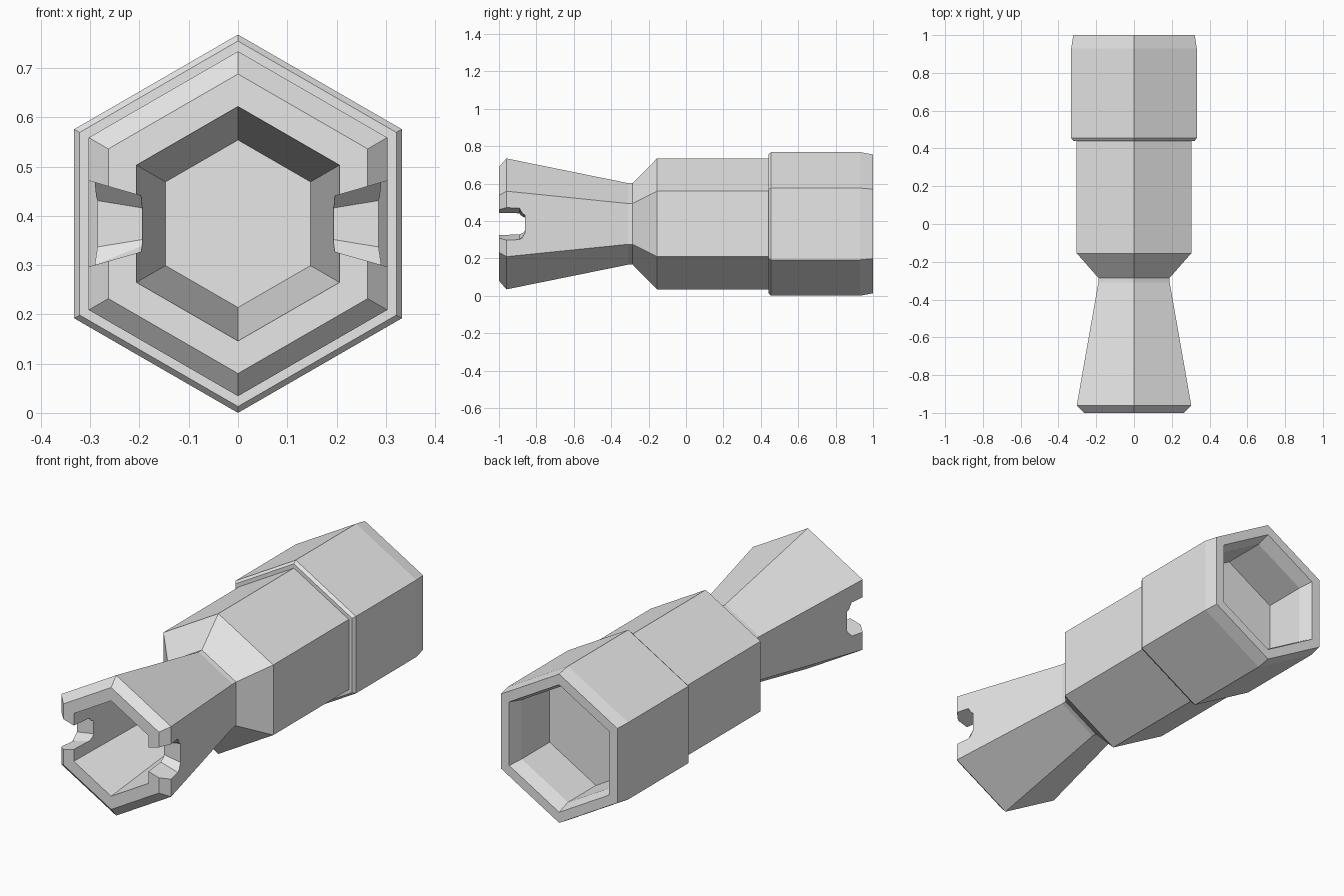
import bpy, bmesh, math

cube = bpy.data.objects.get("Cube")
if cube:
    bpy.data.objects.remove(cube, do_unlink=True)

SIDES = 6
AXIS_Z = 0.384

grey = bpy.data.materials.new("plain_grey")
grey.use_nodes = True
colour = (0.8, 0.8, 0.8, 1)
grey.diffuse_color = colour
grey.node_tree.nodes["Principled BSDF"].inputs["Base Color"].default_value = colour


def make_object(name, bm):
    bmesh.ops.recalc_face_normals(bm, faces=bm.faces)
    mesh = bpy.data.meshes.new(name)
    bm.to_mesh(mesh)
    bm.free()
    mesh.materials.append(grey)
    obj = bpy.data.objects.new(name, mesh)
    bpy.context.collection.objects.link(obj)
    return obj


def loft(name, rings):
    """Join equal rings of points with quads and close both ends."""
    bm = bmesh.new()
    loops = [[bm.verts.new(p) for p in ring] for ring in rings]
    for a, b in zip(loops, loops[1:]):
        for i in range(len(a)):
            j = (i + 1) % len(a)
            bm.faces.new((a[i], a[j], b[j], b[i]))
    bm.faces.new(loops[0])
    bm.faces.new(loops[-1])
    return make_object(name, bm)


def hexagon(y, radius):
    angles = [math.tau * (i / SIDES + 0.25) for i in range(SIDES)]
    return [(radius * math.cos(a), y, AXIS_Z + radius * math.sin(a)) for a in angles]


# Hexagonal tube: front socket, flared mouth, neck, body, collar, rear socket
profile = [
    (-0.32, 0.17), (-1.0, 0.238),
    (-1.0, 0.304), (-0.96, 0.35), (-0.31, 0.218), (-0.285, 0.218),
    (-0.155, 0.35), (0.44, 0.35),
    (0.44, 0.371), (0.455, 0.384), (0.93, 0.384), (1.0, 0.371),
    (1.0, 0.318), (0.93, 0.295), (0.71, 0.295),
]
tube = loft("hexagonal_tube", [hexagon(y, r) for y, r in profile])


# Side notches in the mouth, widening outward, with chamfered inner corners
def notch_ring(x):
    wide, narrow = abs(x) * 0.288, abs(x) * 0.165
    outline = [(-1.1, wide), (-0.89, wide), (-0.86, narrow)]
    points = outline + [(y, -h) for y, h in reversed(outline)]
    return [(x, y, AXIS_Z + h) for y, h in points]


bpy.context.view_layer.objects.active = tube
for side in (-1, 1):
    cutter = loft("notch_cutter", [notch_ring(side * 0.12), notch_ring(side * 0.42)])
    cutter.hide_render = True
    cut = tube.modifiers.new("notch", "BOOLEAN")
    cut.operation = "DIFFERENCE"
    cut.solver = "EXACT"
    cut.object = cutter
    bpy.ops.object.modifier_apply(modifier=cut.name)
    bpy.data.objects.remove(cutter, do_unlink=True)
